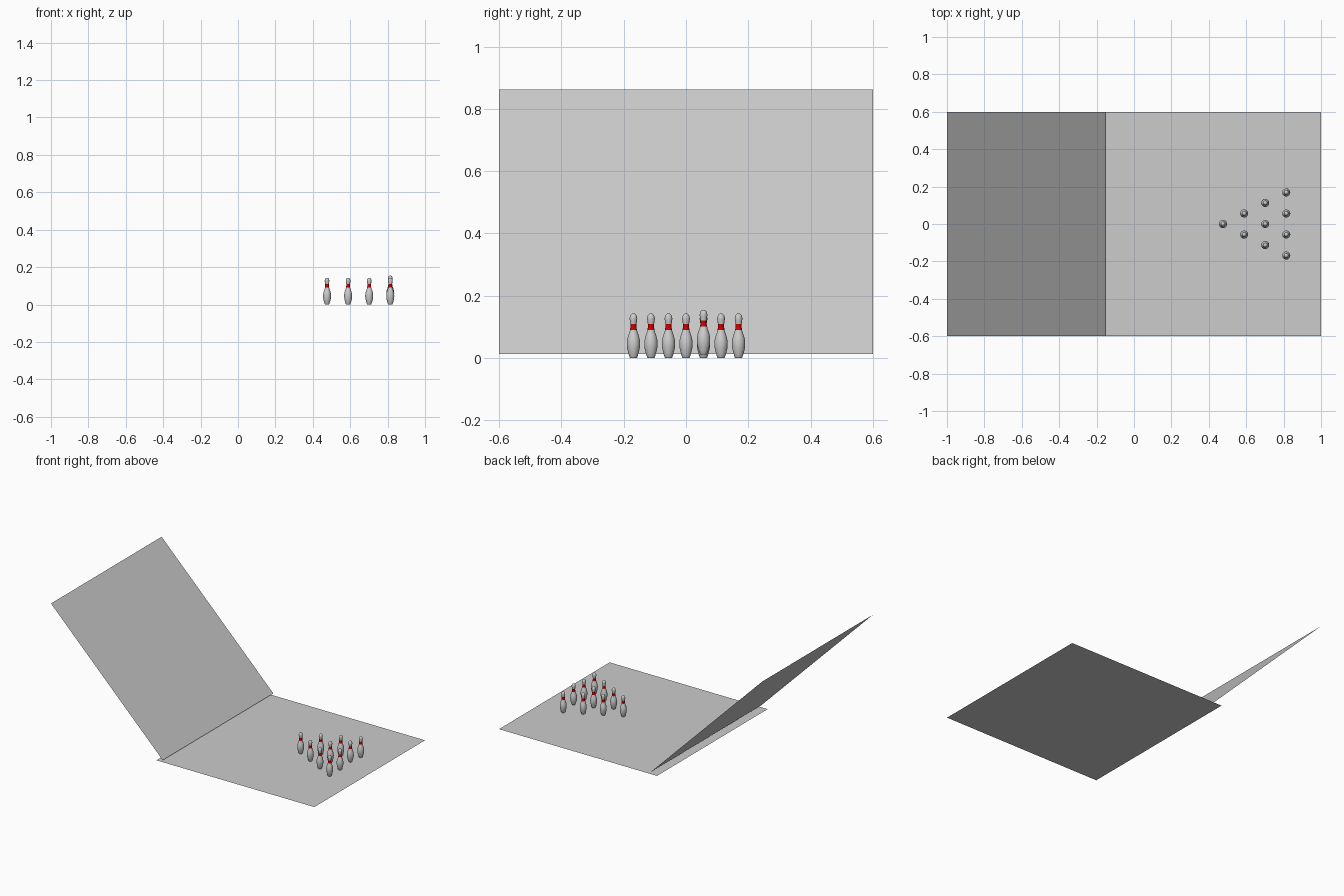
import bpy, bmesh, math

if "Cube" in bpy.data.objects:
    bpy.data.objects.remove(bpy.data.objects["Cube"])


def material(name, rgb):
    m = bpy.data.materials.new(name)
    m.diffuse_color = (*rgb, 1)
    m.use_nodes = True
    m.node_tree.nodes["Principled BSDF"].inputs["Base Color"].default_value = m.diffuse_color
    return m


GREY = material("light_grey", (0.604, 0.604, 0.604))
RED = material("red", (0.604, 0.0, 0.0))


# Flat square sheets: floor and 45 degree ramp
def sheet(name, loc, tilt):
    bpy.ops.mesh.primitive_plane_add(size=1.2, location=loc, rotation=(0, tilt, 0))
    ob = bpy.context.object
    ob.name = name
    ob.data.materials.append(GREY)


sheet("floor", (0.4, 0, 0), 0)
sheet("ramp", (-0.576, 0, 0.438), math.radians(45))

# Pin profile as (radius, height), turned around z
PROFILE = [(0.0105, 0), (0.0125, 0.003), (0.0165, 0.016), (0.0200, 0.030),
           (0.0215, 0.045), (0.0205, 0.058), (0.0175, 0.071), (0.0135, 0.082),
           (0.0112, 0.090), (0.0098, 0.100), (0.0099, 0.109), (0.0112, 0.117),
           (0.0124, 0.126), (0.0115, 0.134), (0.0080, 0.140), (0.0040, 0.1425)]
BAND = (0.089, 0.110)
SIDES = 24


def pin_mesh():
    bm = bmesh.new()
    rings = []
    for r, z in PROFILE:
        rings.append([bm.verts.new((r * math.cos(2 * math.pi * i / SIDES),
                                    r * math.sin(2 * math.pi * i / SIDES), z))
                      for i in range(SIDES)])
    for a, b in zip(rings, rings[1:]):
        for i in range(SIDES):
            j = (i + 1) % SIDES
            bm.faces.new((a[i], a[j], b[j], b[i]))
    bm.faces.new(rings[0][::-1])
    tip = bm.verts.new((0, 0, 0.143))
    for i in range(SIDES):
        bm.faces.new((rings[-1][i], rings[-1][(i + 1) % SIDES], tip))
    # red neck band by height
    for f in bm.faces:
        f.smooth = len(f.verts) < 5
        f.material_index = int(BAND[0] < f.calc_center_median().z < BAND[1])
    for e in bm.edges:
        e.smooth = len(e.link_faces) < 2 or e.calc_face_angle(0) < 0.9
    me = bpy.data.meshes.new("bowling_pin")
    bm.to_mesh(me)
    bm.free()
    me.materials.append(GREY)
    me.materials.append(RED)
    return me


# Ten pins in a triangle; one in the back row sits slightly raised
mesh = pin_mesh()
for row in range(4):
    for k in range(row + 1):
        ob = bpy.data.objects.new(f"pin_{row + 1}_{k + 1}", mesh)
        lift = 0.012 if (row, k) == (3, 2) else 0
        ob.location = (0.476 + 0.1127 * row, (k - row / 2) * 0.1125, lift)
        bpy.context.collection.objects.link(ob)
